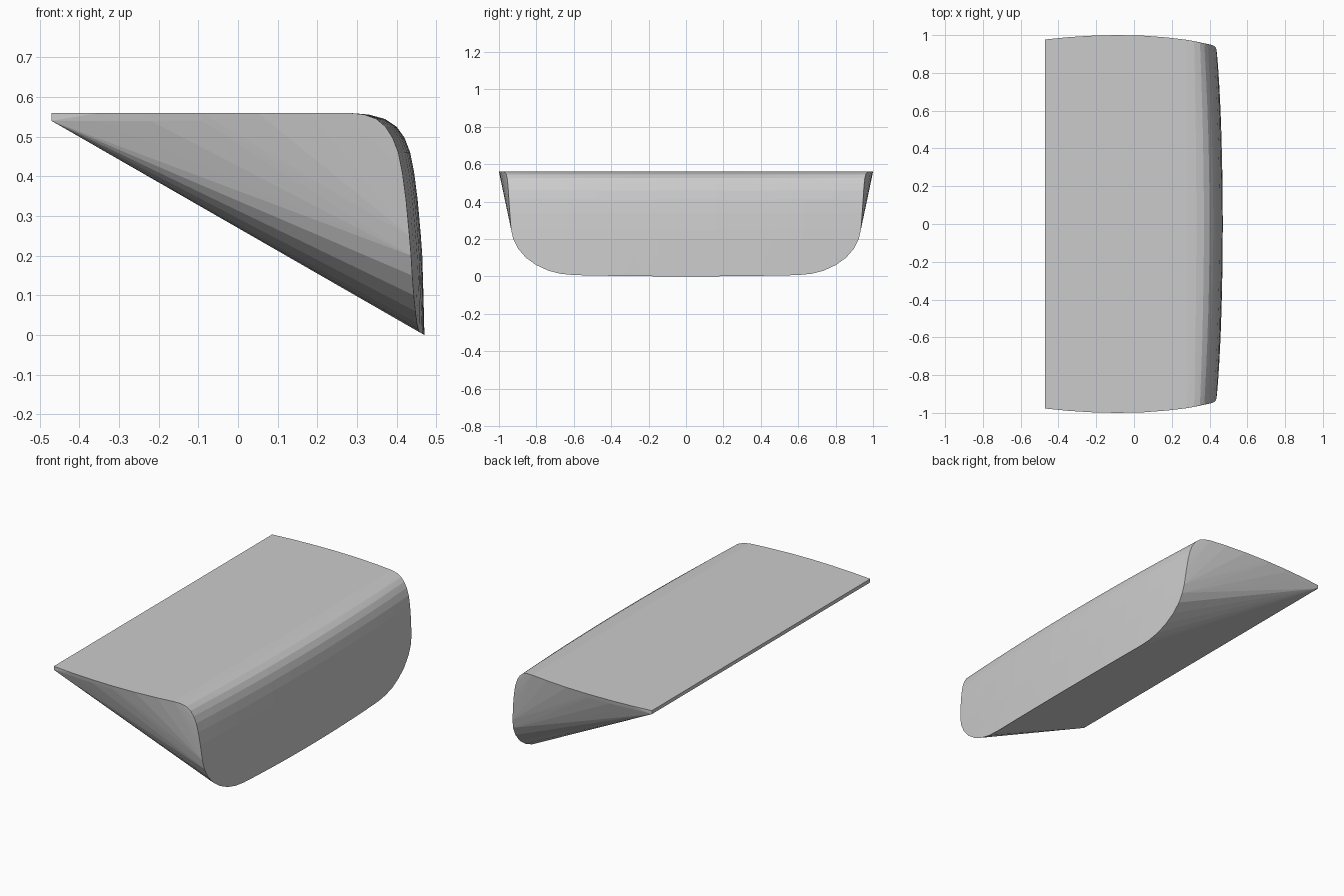
import bpy, bmesh

if "Cube" in bpy.data.objects:
    bpy.data.objects.remove(bpy.data.objects["Cube"])

# Profile from the back, over the top and down the front: (x at centre, z, half width)
profile = [
    (-.47, .56, .977), (-.35, .56, .989), (-.22, .56, .997), (-.09, .56, 1.0),
    (.05, .56, .997), (.18, .56, .987), (.28, .56, .975), (.33, .556, .968),
    (.37, .545, .961), (.40, .525, .956), (.42, .497, .953), (.434, .46, .950),
    (.444, .41, .947), (.453, .34, .942), (.461, .25, .935), (.4645, .2, .924),
    (.466, .15, .899), (.4675, .1, .856), (.4685, .06, .80), (.4692, .03, .735),
    (.4697, .014, .67), (.47, 0, .6),
]
BACK = -.47
RIM = .54


def underside(x):
    """Height of the flat sloping underside."""
    return RIM * (1 - (x - BACK) / .94)


bm = bmesh.new()
for i, (x, z, w) in enumerate(profile):
    # The front bows gently across its width, fading out on the flat top
    bow = .033 * max(0, min(1, (x - .28) / .13))
    for k in range(-6, 7):
        y = w * k / 6
        px = x - bow * y * y
        bm.verts.new((px, y, max(z, underside(px))))
    # Thin rim below the top side edges
    if i < 7:
        for side in (-1, 1):
            bm.verts.new((x, side * (w - (.004 if i else 0)), RIM))

# Skin the convex wedge and merge coplanar facets
hull = bmesh.ops.convex_hull(bm, input=bm.verts[:])
junk = {v for v in hull["geom_interior"] + hull["geom_unused"]
        if isinstance(v, bmesh.types.BMVert)}
bmesh.ops.delete(bm, geom=[v for v in junk if v.is_valid], context='VERTS')
bmesh.ops.dissolve_limit(bm, angle_limit=.004, verts=bm.verts[:], edges=bm.edges[:])
bmesh.ops.recalc_face_normals(bm, faces=bm.faces[:])

mesh = bpy.data.meshes.new("rounded_wedge")
bm.to_mesh(mesh)
bm.free()
wedge = bpy.data.objects.new("rounded_wedge", mesh)
bpy.context.collection.objects.link(wedge)
